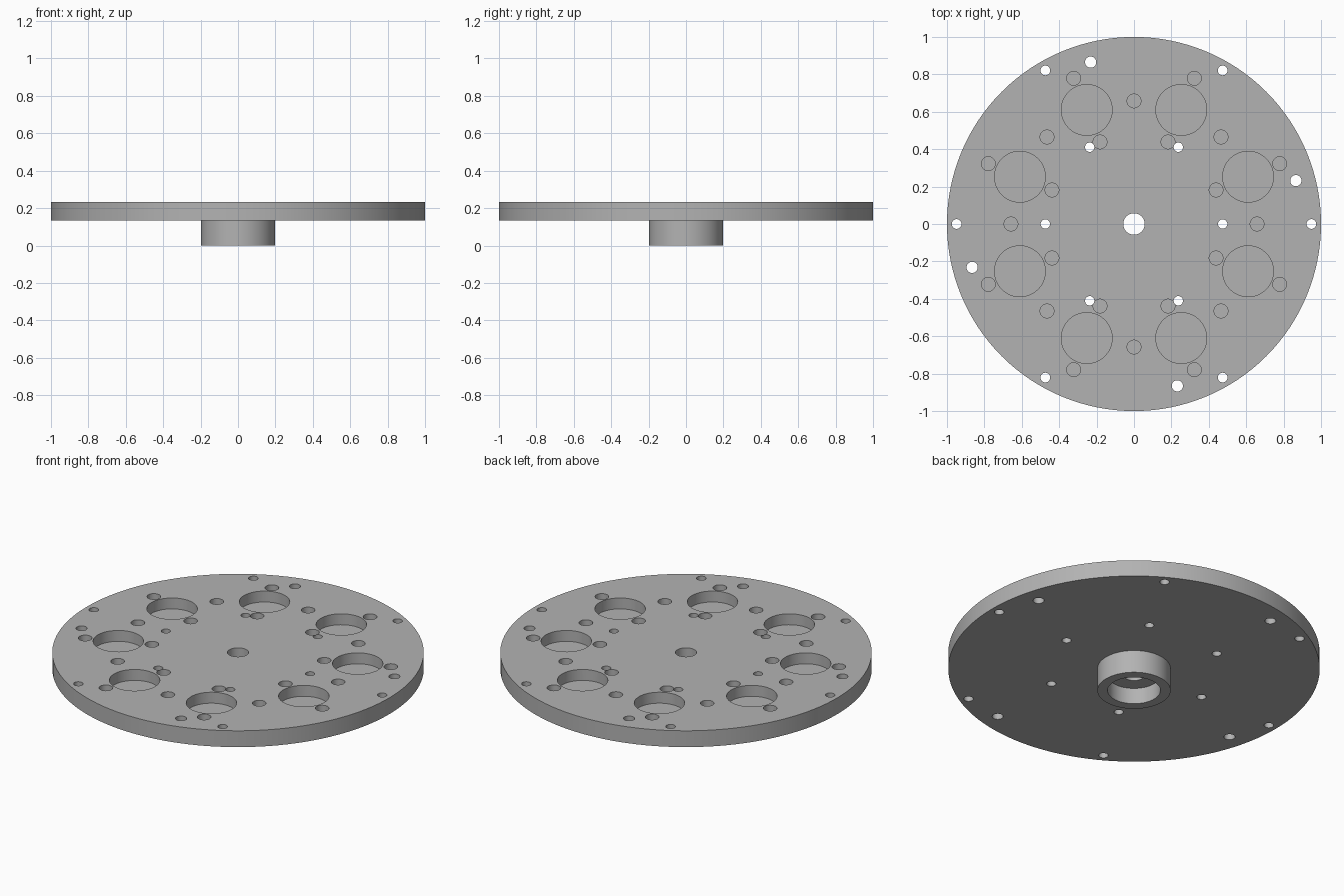
import bpy, bmesh
from math import sin, cos, pi, radians
from mathutils import Matrix

if "Cube" in bpy.data.objects:
    bpy.data.objects.remove(bpy.data.objects["Cube"])

BOTTOM, TOP = 0.135, 0.232      # plate underside and upper face
FLOOR = TOP - 0.065             # floor of the blind pockets

steel = bpy.data.materials.new("plain_grey")
steel.use_nodes = True
grey = (0.45, 0.45, 0.45, 1)
steel.diffuse_color = grey
steel.node_tree.nodes["Principled BSDF"].inputs["Base Color"].default_value = grey


def add_object(name, bm):
    bmesh.ops.recalc_face_normals(bm, faces=bm.faces)
    mesh = bpy.data.meshes.new(name)
    bm.to_mesh(mesh)
    bm.free()
    mesh.materials.append(steel)
    obj = bpy.data.objects.new(name, mesh)
    bpy.context.collection.objects.link(obj)
    return obj


def lathe(name, profile, steps):
    """Revolve a closed (radius, height) profile around z."""
    bm = bmesh.new()
    rings = [[bm.verts.new((r * cos(2 * pi * i / steps), r * sin(2 * pi * i / steps), z))
              for r, z in profile] for i in range(steps)]
    for i, ring in enumerate(rings):
        after = rings[(i + 1) % steps]
        for j in range(len(profile)):
            k = (j + 1) % len(profile)
            bm.faces.new((ring[j], after[j], after[k], ring[k]))
    return add_object(name, bm)


def drill(bm, angle, distance, radius, floor, steps=32):
    """Add one cutting cylinder at a polar position."""
    a, top = radians(angle), TOP + 0.05
    place = Matrix.Translation((distance * cos(a), distance * sin(a), (floor + top) / 2))
    bmesh.ops.create_cone(bm, cap_ends=True, segments=steps, radius1=radius,
                          radius2=radius, depth=top - floor, matrix=place)


# Round plate with hub, hub bore and centre hole in one turned body
plate = lathe("round_plate_with_hub", [
    (0.057, TOP), (1.0, TOP), (1.0, BOTTOM), (0.197, BOTTOM),
    (0.197, 0), (0.142, 0), (0.142, 0.095), (0.057, 0.095)], 128)

# Drill pattern
holes = bmesh.new()
for i in range(8):
    middle = 22.5 + 45 * i
    drill(holes, middle, 0.66, 0.136, FLOOR, 48)         # large pockets
    drill(holes, middle, 0.475, 0.037, FLOOR)            # inner small pockets
    drill(holes, middle, 0.843, 0.037, FLOOR)            # outer small pockets
    drill(holes, 45 * i, 0.658, 0.037, FLOOR)            # pockets between
for i in range(6):
    drill(holes, 60 * i, 0.948, 0.026, BOTTOM - 0.02)    # rim bolt holes
    drill(holes, 60 * i, 0.474, 0.025, BOTTOM - 0.02)    # inner bolt holes
for i in range(4):
    drill(holes, 15 + 90 * i, 0.896, 0.03, BOTTOM - 0.02)  # dowel holes
cutter = add_object("hole_cutter", holes)
cutter.hide_render = True

# Cut the pattern and discard the cutter
cut = plate.modifiers.new("Drill", "BOOLEAN")
cut.object = cutter
cut.operation = "DIFFERENCE"
cut.solver = "EXACT"
bpy.context.view_layer.update()
result = plate.evaluated_get(bpy.context.evaluated_depsgraph_get())
drilled = bpy.data.meshes.new_from_object(result)
plate.modifiers.clear()
plate.data = drilled
bpy.data.objects.remove(cutter)

# Smooth walls, sharp rims
bpy.ops.object.select_all(action="DESELECT")
plate.select_set(True)
bpy.context.view_layer.objects.active = plate
bpy.ops.object.shade_smooth_by_angle(angle=radians(30))
